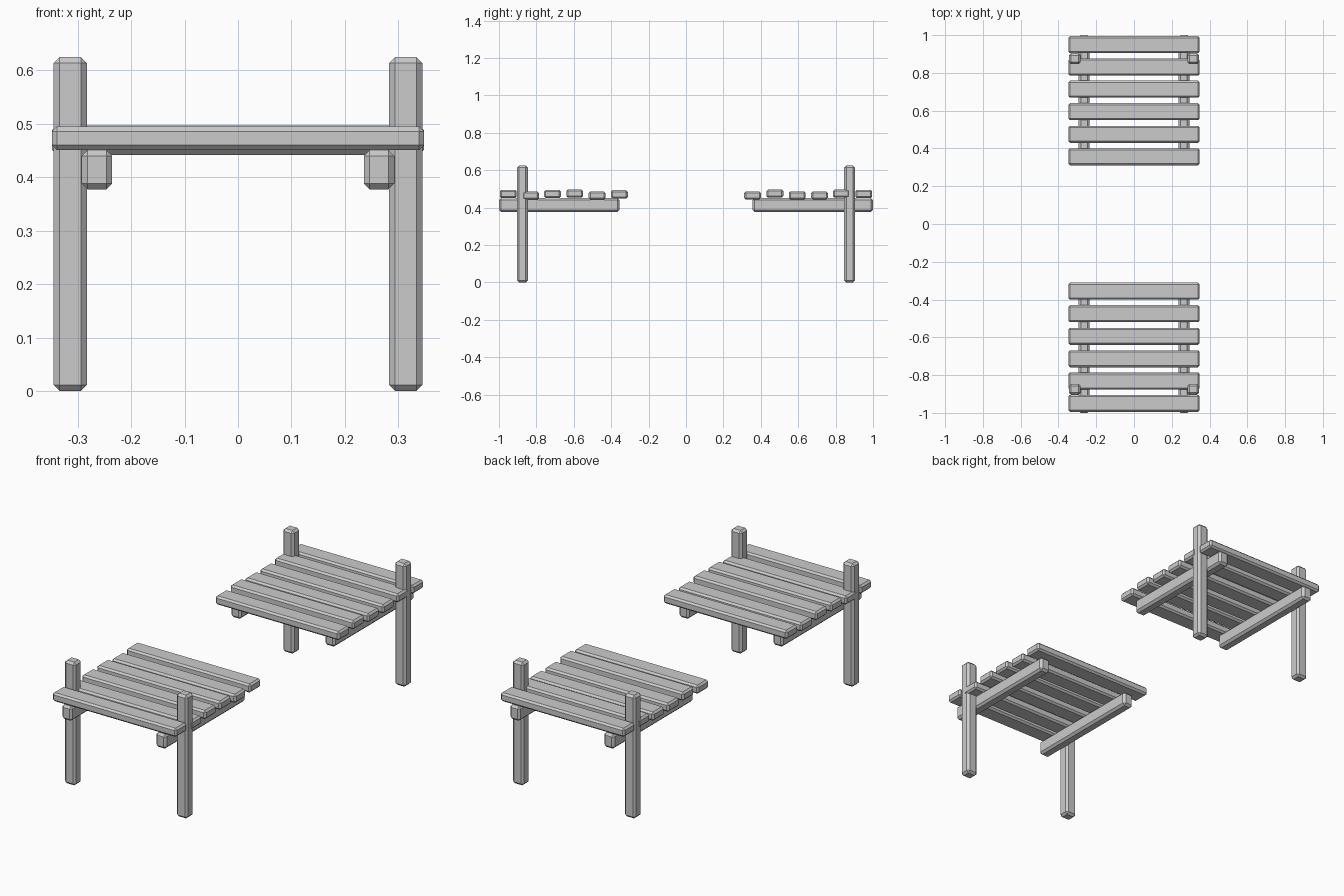
import bpy, bmesh
from mathutils import Vector

if "Cube" in bpy.data.objects:
    bpy.data.objects.remove(bpy.data.objects["Cube"])


def chamfered_box(name, centre, size, chamfer):
    """Box with a single flat chamfer on every edge."""
    bm = bmesh.new()
    bmesh.ops.create_cube(bm, size=1)
    bmesh.ops.scale(bm, vec=Vector(size), verts=bm.verts)
    bmesh.ops.bevel(bm, geom=bm.edges[:], offset=chamfer, segments=1,
                    profile=0.5, affect='EDGES')
    mesh = bpy.data.meshes.new(name)
    bm.to_mesh(mesh)
    bm.free()
    obj = bpy.data.objects.new(name, mesh)
    obj.location = centre
    bpy.context.collection.objects.link(obj)
    return obj


# Plank centre distances (outer to inner) and uneven heights per section
PLANK_Y = [0.95, 0.831, 0.714, 0.595, 0.475, 0.356]
SECTIONS = {
    "front": (-1, [0.473, 0.464, 0.473, 0.475, 0.464, 0.471]),
    "back": (1, [0.473, 0.475, 0.465, 0.465, 0.475, 0.465]),
}

for section, (sy, heights) in SECTIONS.items():
    # Deck planks
    for i, (y, z) in enumerate(zip(PLANK_Y, heights)):
        chamfered_box(f"{section}_plank_{i + 1}", (0, sy * y, z),
                      (0.696, 0.09, 0.044), 0.009)
    for side, sx in (("left", -1), ("right", 1)):
        # Upright post
        chamfered_box(f"{section}_{side}_post", (sx * 0.314, sy * 0.875, 0.3125),
                      (0.062, 0.058, 0.625), 0.011)
        # Support beam under the planks
        chamfered_box(f"{section}_{side}_beam", (sx * 0.264, sy * 0.6775, 0.414),
                      (0.057, 0.645, 0.074), 0.011)
